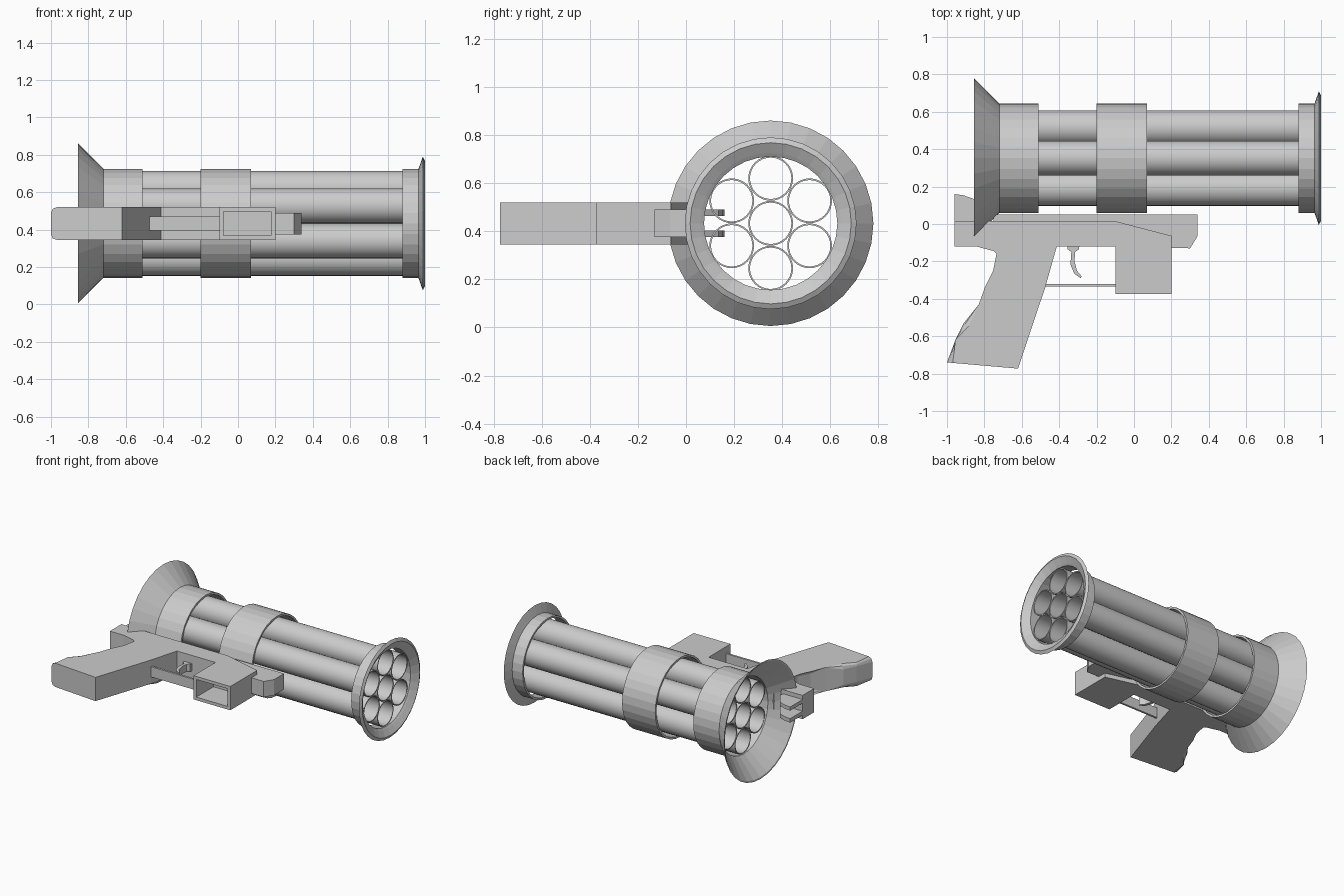
import bpy, bmesh, math
from mathutils import Vector

if "Cube" in bpy.data.objects:
    bpy.data.objects.remove(bpy.data.objects["Cube"])

AX_Y, AX_Z = 0.352, 0.433          # barrel axis runs along x

grey = bpy.data.materials.new("plain grey")
grey.diffuse_color = (0.6, 0.6, 0.6, 1)
grey.use_nodes = True
grey.node_tree.nodes["Principled BSDF"].inputs["Base Color"].default_value = grey.diffuse_color


def finish(name, bm, smooth=None):
    bmesh.ops.recalc_face_normals(bm, faces=bm.faces[:])
    me = bpy.data.meshes.new(name)
    bm.to_mesh(me)
    bm.free()
    ob = bpy.data.objects.new(name, me)
    bpy.context.collection.objects.link(ob)
    me.materials.append(grey)
    if smooth:
        bpy.context.view_layer.objects.active = ob
        ob.select_set(True)
        bpy.ops.object.shade_smooth_by_angle(angle=math.radians(smooth))
        ob.select_set(False)
    return ob


def lathe(name, profile, sides=32, y=AX_Y, z=AX_Z, smooth=None):
    """Spin a closed (x, radius) profile round a line along x."""
    bm = bmesh.new()
    rings = []
    for i in range(sides):
        a = 2 * math.pi * i / sides
        rings.append([bm.verts.new((x, y + r * math.cos(a), z + r * math.sin(a))) for x, r in profile])
    n = len(profile)
    for i in range(sides):
        p, q = rings[i], rings[(i + 1) % sides]
        for j in range(n):
            k = (j + 1) % n
            bm.faces.new((p[j], p[k], q[k], q[j]))
    return finish(name, bm, smooth)


def slab(name, outline, z0, z1, round_range=None, width=0.02):
    """Extrude an (x, y) outline from z0 to z1, optionally rounding some rim edges."""
    bm = bmesh.new()
    lo = [bm.verts.new((x, y, z0)) for x, y in outline]
    hi = [bm.verts.new((x, y, z1)) for x, y in outline]
    n = len(outline)
    bm.faces.new(lo)
    bm.faces.new(hi)
    for i in range(n):
        j = (i + 1) % n
        bm.faces.new((lo[i], lo[j], hi[j], hi[i]))
    if round_range:
        a, b = round_range
        edges = [bm.edges.get((s[i], s[i + 1])) for s in (lo, hi) for i in range(a, b)]
        bmesh.ops.bevel(bm, geom=edges, offset=width, segments=2, profile=0.5, affect='EDGES')
    return finish(name, bm)


# Seven open barrel tubes: one central, six round it
centres = [(AX_Y, AX_Z)]
for i in range(6):
    a = math.radians(30 + 60 * i)
    centres.append((AX_Y + 0.187 * math.cos(a), AX_Z + 0.187 * math.sin(a)))
for i, (y, z) in enumerate(centres):
    lathe(f"barrel_tube_{i}", [(-0.71, 0.093), (0.955, 0.093), (0.955, 0.086), (-0.71, 0.086)],
          32, y, z, smooth=30)

# Middle band, rear band with flared exhaust, front band with lip
lathe("middle_band", [(-0.2, 0.292), (0.07, 0.292), (0.07, 0.277), (-0.2, 0.277)])
lathe("rear_flare", [(-0.51, 0.292), (-0.72, 0.292), (-0.855, 0.427), (-0.853, 0.415),
                     (-0.72, 0.277), (-0.51, 0.277)])
lathe("front_lip", [(0.88, 0.292), (0.965, 0.292), (0.988, 0.357), (1.0, 0.335),
                    (0.975, 0.292), (0.965, 0.277), (0.88, 0.277)])

# Receiver body and narrower top rail
slab("receiver", [(-0.96, -0.12), (-0.41, -0.12), (0.2, -0.12), (0.2, -0.063),
                  (-0.1, 0.015), (-0.96, 0.015)], 0.345, 0.52)
slab("top_rail", [(-0.75, 0.05), (0.34, 0.05), (0.34, -0.065), (0.3, -0.13), (-0.75, -0.1)],
     0.375, 0.49)

# Rear sight prongs
for side, z0, z1 in (("low", 0.375, 0.404), ("high", 0.463, 0.49)):
    slab(f"rear_prong_{side}", [(-0.96, 0.0), (-0.96, 0.16), (-0.91, 0.153), (-0.86, 0.135),
                                (-0.8, 0.05), (-0.8, 0.0)], z0, z1)

# Pistol grip with a rounded back
slab("grip", [(-0.41, -0.11), (-0.88, -0.11), (-0.75, -0.145), (-0.71, -0.185), (-0.725, -0.26),
              (-0.77, -0.35), (-0.83, -0.43), (-0.91, -0.53), (-0.955, -0.62), (-1.0, -0.74),
              (-0.62, -0.773), (-0.475, -0.34)], 0.345, 0.52, (3, 9), 0.03)

# Forward magazine housing, hollow at its lower face
bm = bmesh.new()
bmesh.ops.create_cube(bm, size=1)
for v in bm.verts:
    v.co = Vector((0.05 + v.co.x * 0.3, -0.235 + v.co.y * 0.28, 0.4325 + v.co.z * 0.175))
mouth = [f for f in bm.faces if f.calc_center_median().y < -0.37]
bmesh.ops.inset_individual(bm, faces=mouth, thickness=0.032, depth=0)
mouth = [min(bm.faces, key=lambda f: (f.calc_center_median() - Vector((0.05, -0.375, 0.4325))).length)]
hole = bmesh.ops.extrude_discrete_faces(bm, faces=mouth)["faces"]
bmesh.ops.translate(bm, verts=hole[0].verts[:], vec=(0, 0.2, 0))
finish("magazine_housing", bm)

# Trigger guard and curved trigger
slab("trigger_guard", [(-0.49, -0.32), (-0.09, -0.32), (-0.09, -0.335), (-0.49, -0.335)], 0.395, 0.47)
slab("trigger", [(-0.355, -0.11), (-0.29, -0.11), (-0.295, -0.135), (-0.315, -0.15), (-0.318, -0.2),
                 (-0.305, -0.25), (-0.28, -0.28), (-0.285, -0.29), (-0.32, -0.265), (-0.34, -0.215),
                 (-0.335, -0.15), (-0.355, -0.135)], 0.405, 0.46)
